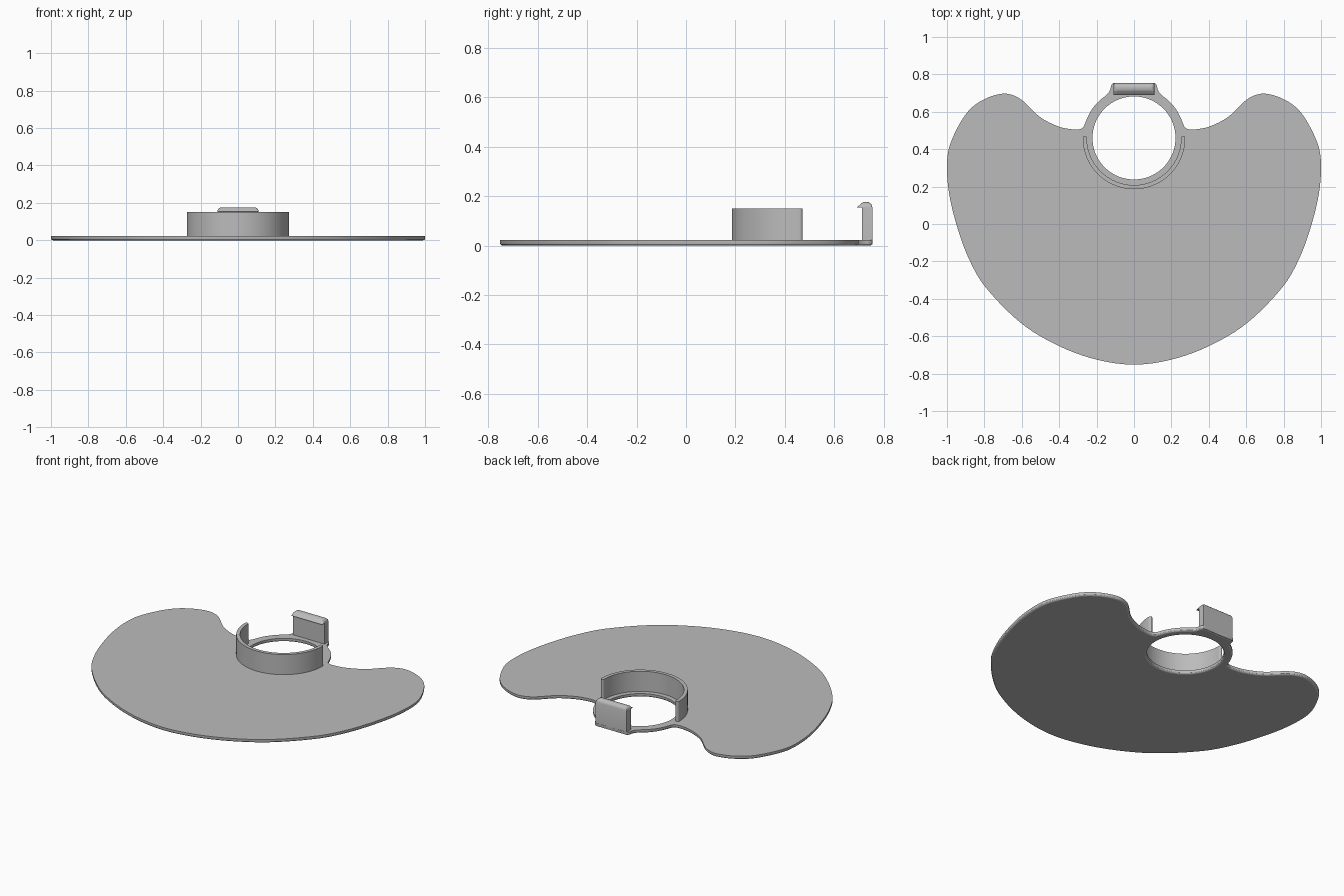
import bpy, bmesh, math
from mathutils import Vector

cube = bpy.data.objects.get("Cube")
if cube:
    bpy.data.objects.remove(cube, do_unlink=True)

GREY = (0.5, 0.5, 0.5, 1)
mat = bpy.data.materials.new("plain grey")
mat.use_nodes = True
mat.diffuse_color = GREY
mat.node_tree.nodes["Principled BSDF"].inputs["Base Color"].default_value = GREY

CENTRE = Vector((0, 0.46))
THICK = 0.022


def finish(bm, name, angle=20):
    bmesh.ops.recalc_face_normals(bm, faces=bm.faces)
    mesh = bpy.data.meshes.new(name)
    bm.to_mesh(mesh)
    bm.free()
    mesh.materials.append(mat)
    ob = bpy.data.objects.new(name, mesh)
    bpy.context.collection.objects.link(ob)
    bpy.ops.object.select_all(action='DESELECT')
    ob.select_set(True)
    bpy.context.view_layer.objects.active = ob
    bpy.ops.object.shade_smooth_by_angle(angle=math.radians(angle))
    return ob


def arc(centre, radius, start, end, steps):
    angles = [math.radians(start + (end - start) * i / steps) for i in range(steps + 1)]
    return [centre + radius * Vector((math.cos(a), math.sin(a))) for a in angles]


def smooth_loop(pts, steps=6):
    """Closed smooth curve through the points, tangents scaled to each span."""
    n = len(pts)
    tangents = []
    for i in range(n):
        a, b, c = pts[i - 1], pts[i], pts[(i + 1) % n]
        tangents.append((c - a) / ((b - a).length + (c - b).length))
    out = []
    for i in range(n):
        p, q = pts[i], pts[(i + 1) % n]
        span = (q - p).length
        m, k = tangents[i] * span, tangents[(i + 1) % n] * span
        for s in range(steps):
            t = s / steps
            out.append(p * (2*t**3 - 3*t**2 + 1) + m * (t**3 - 2*t**2 + t)
                       + q * (3*t**2 - 2*t**3) + k * (t**3 - t**2))
    return out


def inset(pts, amount):
    """Move a counter-clockwise loop inward."""
    out = []
    for i, p in enumerate(pts):
        d = (pts[(i + 1) % len(pts)] - pts[i - 1]).normalized()
        out.append(p + amount * Vector((-d.y, d.x)))
    return out


def loft(bm, rings):
    """Skin between equal closed rings; return the first and last edge loops."""
    rows = [[bm.verts.new(p) for p in ring] for ring in rings]
    n = len(rows[0])
    for low, high in zip(rows, rows[1:]):
        for i in range(n):
            j = (i + 1) % n
            bm.faces.new((low[i], low[j], high[j], high[i]))
    return [[bm.edges.get((r[i], r[(i + 1) % n])) for i in range(n)]
            for r in (rows[0], rows[-1])]


# Plate: half outline mirrored, round hole, softened lower edge
half = [(0, -.752), (.2, -.725), (.4, -.653), (.6, -.533), (.8, -.33), (.89, -.17),
        (.95, 0), (.988, .16), (1, .3), (.988, .41), (.93, .54), (.87, .62),
        (.79, .672), (.7, .697), (.64, .686), (.59, .655), (.5, .57), (.4, .52),
        (.33, .506), (.295, .506), (.273, .516), (.262, .537)]
half = [Vector(p) for p in half] + arc(CENTRE, .272, 24, 56, 4)
half += [Vector(p) for p in [(.135, .703), (.126, .722), (.122, .74), (.11, .753), (0, .753)]]
mirrored = [Vector((-p.x, p.y)) for p in reversed(half[1:-1])]
outline = smooth_loop(half + mirrored)
hole = arc(CENTRE, .222, 0, 360, 96)[:-1]
edge_profile = [(.01, 0), (.005, .002), (.001, .006), (0, .01), (0, THICK)]

bm = bmesh.new()
bottom, top = [], []
for loop, sign in ((outline, 1), (hole, -1)):
    rings = [[(p.x, p.y, z) for p in inset(loop, sign * d)] for d, z in edge_profile]
    first, last = loft(bm, rings)
    bottom += first
    top += last
for edges in (bottom, top):
    bmesh.ops.triangle_fill(bm, edges=edges, use_beauty=True, normal=(0, 0, 1))
finish(bm, "plate")

# Half-round collar wall with rounded ends
R_OUT, R_IN = .274, .252
mid, cap = (R_OUT + R_IN) / 2, (R_OUT - R_IN) / 2
wall = arc(CENTRE, R_OUT, 180, 360, 64)
wall += arc(CENTRE + Vector((mid, 0)), cap, 0, 180, 10)[1:-1]
wall += arc(CENTRE, R_IN, 360, 180, 64)
wall += arc(CENTRE - Vector((mid, 0)), cap, 0, 180, 10)[1:-1]
bm = bmesh.new()
caps = loft(bm, [[(p.x, p.y, z) for p in wall] for z in (THICK - .004, .15)])
for edges in caps:
    bmesh.ops.triangle_fill(bm, edges=edges, use_beauty=True, normal=(0, 0, 1))
finish(bm, "collar_wall")

# Hooked clip: side profile swept across x, top corners rounded off
profile = [(.753, .004), (.753, .155), (.749, .167), (.741, .174), (.732, .176),
           (.718, .176), (.709, .171), (.69, .153), (.712, .153), (.712, .004)]
HALF_W, ROUND = .11, .022
offsets = [HALF_W - ROUND * (1 - math.sin(math.radians(a))) for a in range(0, 91, 15)]
sections = [-x for x in reversed(offsets)] + offsets
rings = []
for x in sections:
    t = (abs(x) - (HALF_W - ROUND)) / ROUND
    limit = .176 - ROUND * (1 - math.sqrt(max(0, 1 - t * t)))
    rings.append([(x, y, min(z, limit)) for y, z in profile])
bm = bmesh.new()
for edges in loft(bm, rings):
    bmesh.ops.triangle_fill(bm, edges=edges, use_beauty=True, normal=(1, 0, 0))
finish(bm, "hook_clip", 35)
